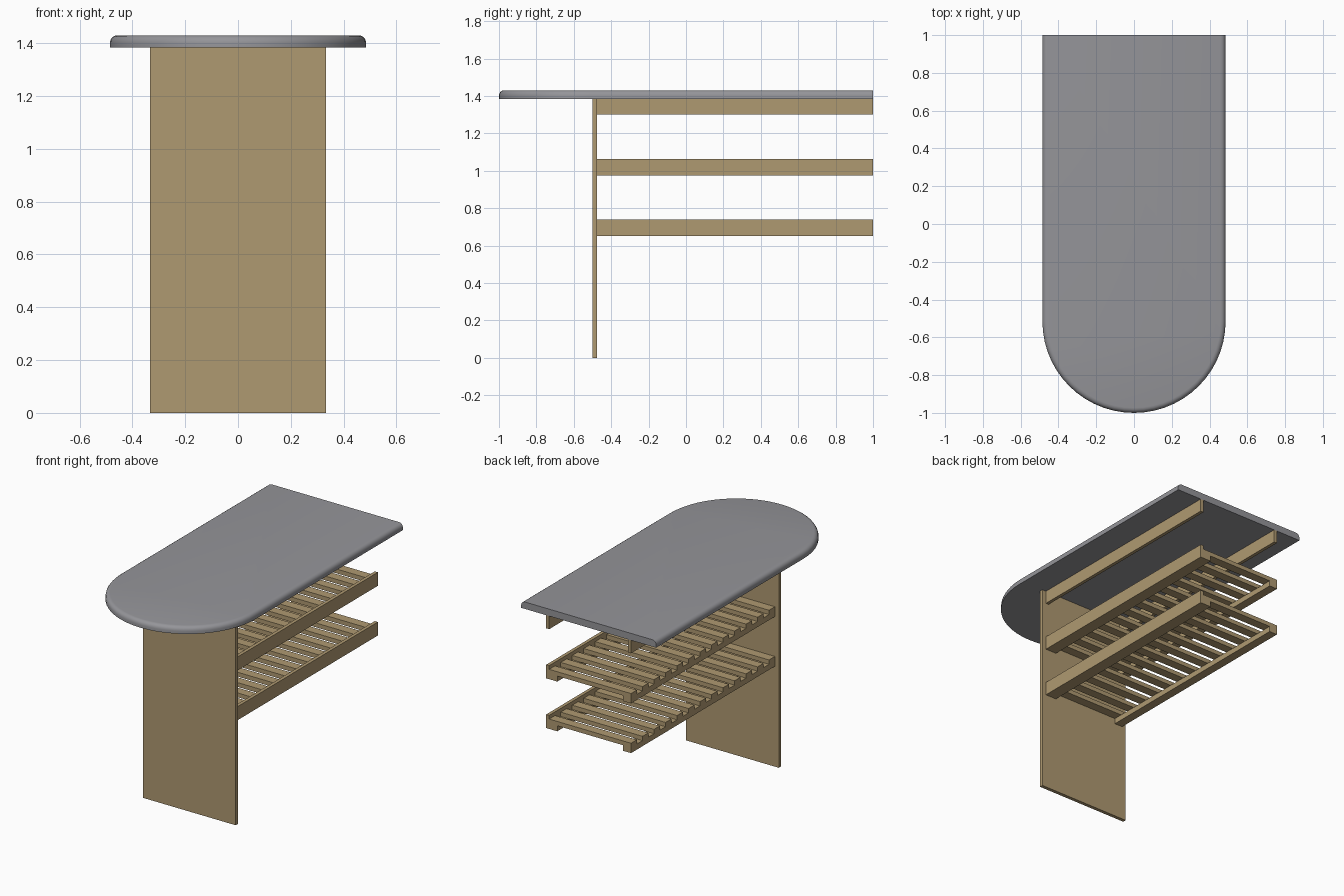
import bpy, bmesh, math

if "Cube" in bpy.data.objects:
    bpy.data.objects.remove(bpy.data.objects["Cube"])


def material(name, col):
    m = bpy.data.materials.new(name)
    m.diffuse_color = (*col, 1)
    m.use_nodes = True
    m.node_tree.nodes["Principled BSDF"].inputs["Base Color"].default_value = m.diffuse_color
    return m


WOOD = material("light wood", (0.43, 0.32, 0.165))
GREY = material("grey stone", (0.30, 0.30, 0.32))


def finish(name, bm, mat):
    bmesh.ops.recalc_face_normals(bm, faces=bm.faces)
    me = bpy.data.meshes.new(name)
    bm.to_mesh(me)
    bm.free()
    me.materials.append(mat)
    ob = bpy.data.objects.new(name, me)
    bpy.context.collection.objects.link(ob)
    return ob


def box(name, x, y, z, mat=WOOD):
    """Box from (min, max) pairs on each axis."""
    bm = bmesh.new()
    bmesh.ops.create_cube(bm, size=1)
    for v in bm.verts:
        v.co = [lo + (c + 0.5) * (hi - lo)
                for c, (lo, hi) in zip(v.co, (x, y, z))]
    return finish(name, bm, mat)


# Table top: round at the front, square at the back, rounded upper edge
R, CY, Z0, Z1, F, N = 0.485, -0.515, 1.385, 1.43, 0.027, 28
bm = bmesh.new()


def ring(inset, z):
    r = R - inset
    pts = [(r, 1)]
    for i in range(N + 1):
        a = -math.pi * i / N
        pts.append((r * math.cos(a), CY + r * math.sin(a)))
    pts.append((-r, 1))
    return [bm.verts.new((px, py, z)) for px, py in pts]


rings = [ring(0, Z0)]
for k in range(5):
    a = math.pi / 2 * k / 4
    rings.append(ring(F * (1 - math.cos(a)), Z1 - F + F * math.sin(a)))
for lo, hi in zip(rings, rings[1:]):
    for i in range(len(lo) - 1):
        bm.faces.new((lo[i], lo[i + 1], hi[i + 1], hi[i]))
bm.faces.new(rings[0])
bm.faces.new(rings[-1])
bm.faces.new([r[0] for r in rings] + [r[-1] for r in reversed(rings)])
top = finish("table_top", bm, GREY)
bpy.context.view_layer.objects.active = top
top.select_set(True)
bpy.ops.object.shade_smooth_by_angle(angle=math.radians(35))

# Front support panel
FY, BY = -0.477, 1.0
box("front_panel", (-0.333, 0.333), (-0.5, FY), (0, Z0))

# Two rails under the top
W, T = 0.305, 0.022
box("top_rail_right", (W - T, W), (FY, BY), (1.30, Z0))
box("top_rail_left", (-W, -W + T), (FY, BY), (1.30, Z0))

# Slatted shelves: tall board on the right, ledgers both sides, slats on top
SLATS, SW, LEDGER = 13, 0.06, 0.058
for label, z in (("lower", 0.652), ("upper", 0.975)):
    box(label + "_shelf_board", (W - T, W), (FY, BY), (z, z + 0.088))
    box(label + "_ledger_right", (W - T - LEDGER, W - T), (FY, BY), (z, z + 0.036))
    box(label + "_ledger_left", (-W, -W + LEDGER), (FY, BY), (z, z + 0.036))
    for i in range(SLATS):
        y = FY + (BY - FY - SW) * i / (SLATS - 1)
        box(f"{label}_slat_{i + 1}", (-W, W - T), (y, y + SW), (z + 0.036, z + 0.064))
